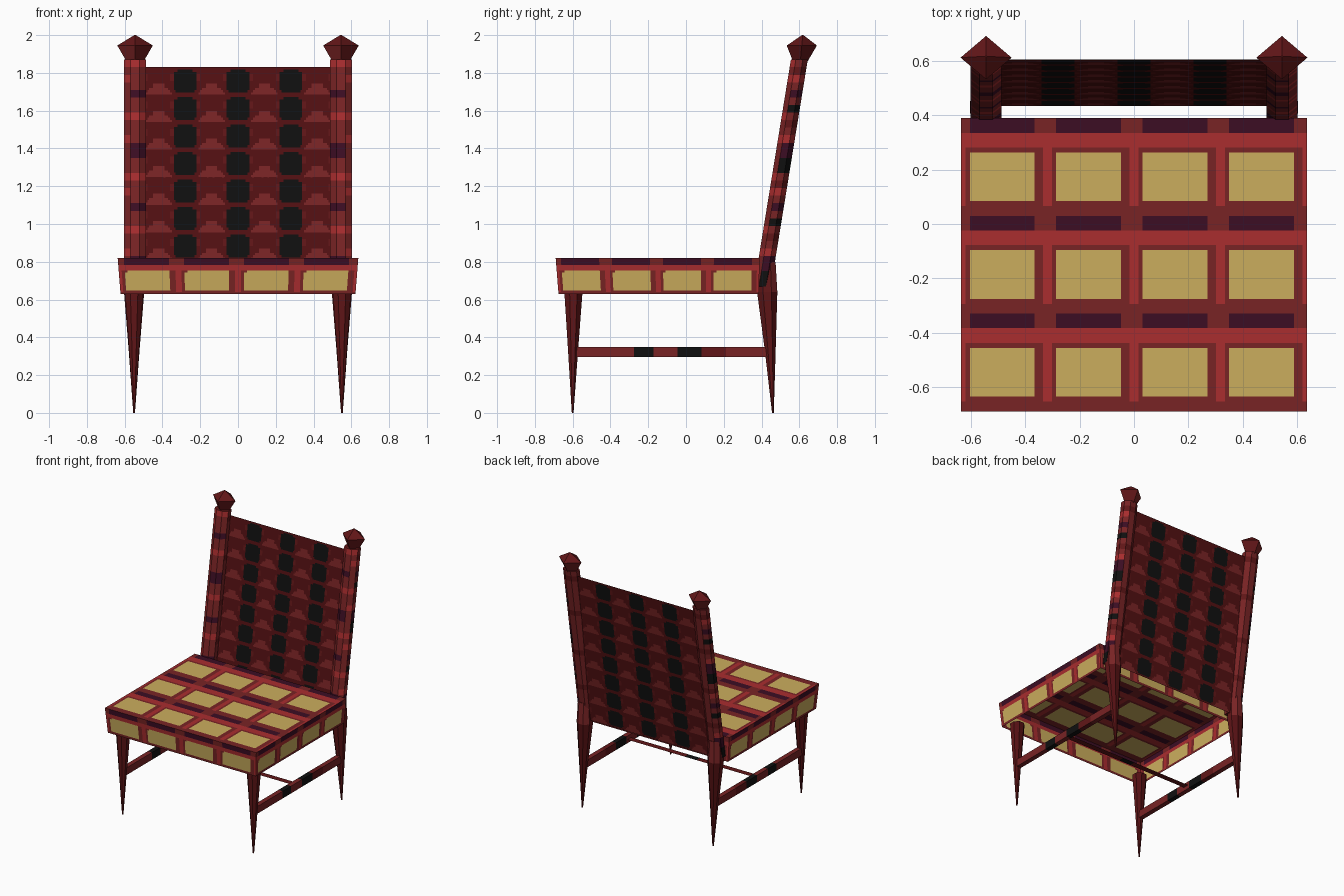
import bpy, bmesh, math
from mathutils import Vector

cube = bpy.data.objects.get("Cube")
if cube:
    bpy.data.objects.remove(cube, do_unlink=True)

COLOURS = {
    "bright red": (0.40, 0.026, 0.028),
    "mid red": (0.19, 0.017, 0.018),
    "dark red": (0.12, 0.008, 0.009),
    "maroon": (0.085, 0.005, 0.006),
    "plum": (0.045, 0.004, 0.017),
    "black": (0.005, 0.005, 0.005),
    "straw yellow": (0.60, 0.42, 0.11),
}
RED, MID, DARK, MAROON, PLUM, BLACK, YELLOW = range(len(COLOURS))
MATERIALS = []
for name, rgb in COLOURS.items():
    mat = bpy.data.materials.new(name)
    mat.use_nodes = True
    mat.diffuse_color = (*rgb, 1)
    bsdf = mat.node_tree.nodes["Principled BSDF"]
    bsdf.inputs["Base Color"].default_value = (*rgb, 1)
    bsdf.inputs["Roughness"].default_value = 0.9
    MATERIALS.append(mat)


def finish(name, bm):
    """Turn a bmesh into a named object carrying the palette."""
    mesh = bpy.data.meshes.new(name)
    bm.to_mesh(mesh)
    bm.free()
    for mat in MATERIALS:
        mesh.materials.append(mat)
    obj = bpy.data.objects.new(name, mesh)
    bpy.context.collection.objects.link(obj)
    return obj


def patch(bm, corners, nu, nv, rule):
    """Grid between four corners; rule(u, v) picks each face colour."""
    a, b, c, d = (Vector(p) for p in corners)
    rows = [[bm.verts.new(a.lerp(b, i / nu).lerp(d.lerp(c, i / nu), j / nv))
             for i in range(nu + 1)] for j in range(nv + 1)]
    for j in range(nv):
        for i in range(nu):
            face = bm.faces.new((rows[j][i], rows[j][i + 1],
                                 rows[j + 1][i + 1], rows[j + 1][i]))
            face.material_index = rule((i + 0.5) / nu, (j + 0.5) / nv)


def tube(name, rings, sides, squash, rule, turn=0.5):
    """Loft of flat rings (x, y, z, radius); rule(angle, z) picks colours."""
    bm = bmesh.new()
    loops = []
    for x, y, z, r in rings:
        angles = [math.tau * (k + turn) / sides for k in range(sides)]
        loops.append([bm.verts.new((x + r * math.cos(t), y + squash * r * math.sin(t), z))
                      for t in angles])
    for low, high in zip(loops, loops[1:]):
        for k in range(sides):
            n = (k + 1) % sides
            face = bm.faces.new((low[k], low[n], high[n], high[k]))
            face.material_index = rule(math.tau * (k + turn + 0.5) / sides,
                                       face.calc_center_median().z)
    for cap in (loops[0][::-1], loops[-1]):
        bm.faces.new(cap).material_index = DARK
    return finish(name, bm)


def rounded(a, b, power=6):
    return abs(a) ** power + abs(b) ** power < 1


# Seat cushion: open-bottomed box with rounded yellow tiles
def tile(u, v):
    u, v = u % 1, v % 1
    if rounded((u - 0.49) / 0.385, (v - 0.39) / 0.265, 9):
        return YELLOW
    if v > 0.83:
        return PLUM if 0.12 < u < 0.87 else MID
    if v > 0.68:
        return RED
    return RED if v > 0.08 and (u > 0.94 or u < 0.05) else MID


seat = bmesh.new()
TOP, LOW = 0.82, 0.63
top = [(-0.637, -0.69), (0.637, -0.69), (0.637, 0.39), (-0.637, 0.39)]
low = [(-0.622, -0.675), (0.622, -0.675), (0.622, 0.385), (-0.622, 0.385)]
patch(seat, [(*p, TOP) for p in top], 80, 60, lambda u, v: tile(u * 4, v * 3))
for k in range(4):
    n = (k + 1) % 4
    patch(seat, [(*low[k], LOW), (*low[n], LOW), (*top[n], TOP), (*top[k], TOP)],
          80, 20, lambda u, v: tile(u * 4, 0.05 + v * 0.949))
bmesh.ops.remove_doubles(seat, verts=seat.verts, dist=0.0005)
finish("seat_cushion", seat)

# Woven back panel: black squares and small red arches
HALF, ROWS, STEP = 0.5, 8, 0.28


def weave(u, v):
    x = (u * 2 - 1) * HALF
    t = v * ROWS % 1
    across = x - STEP * round(x / STEP)
    if rounded(across / 0.059, (t - 0.47) / 0.41):
        return BLACK
    between = STEP / 2 - abs(across)
    if t < 0.28 and between < 0.07 - 0.1 * t:
        return MID
    if t < 0.42 and between < 0.03:
        return MID
    if 0.5 < t < 0.75 and between > 0.06:
        return DARK
    return MAROON


panel = bmesh.new()
patch(panel, [(-HALF, 0.435, 0.665), (HALF, 0.435, 0.665),
              (HALF, 0.607, 1.83), (-HALF, 0.607, 1.83)], 100, 96, weave)
finish("back_panel", panel)


# Posts, finials, legs and side stretchers, repeated on both sides
def post_rule(side):
    def rule(angle, z):
        t = (z - 0.16) / 0.3 % 1
        front = math.sin(angle) < -0.2
        outer = math.cos(angle) * side > 0.5
        if outer and not front and 0.72 < t < 0.95:
            return BLACK
        if 0.0 < t < 0.2 and (front != outer):
            return PLUM
        if 0.25 < t < 0.42 and outer:
            return RED
        if 0.6 < t < 0.72 and front:
            return RED
        return DARK if 0.45 < t < 0.58 and not front else MID
    return rule


def leg_rule(angle, z):
    if z > 0.5 and math.sin(angle) > 0.3:
        return MID
    return DARK if math.sin(angle) < 0.5 else MAROON


def finial_rule(angle, z):
    return MID if z < 1.92 and math.cos(angle) < 0 else DARK


def stretcher_rule(u, v):
    y = -0.58 + u * 1.02
    if -0.28 < y < -0.165 or -0.045 < y < 0.075:
        return BLACK
    return DARK if 0.075 < y < 0.2 else MID


for side, word in ((-1, "right"), (1, "left")):
    x = side * 0.545
    count = 30
    rings = [(x, 0.405 + 0.195 * k / count, 0.67 + 1.2 * k / count, 0.062)
             for k in range(count + 1)]
    tube(f"{word}_back_post", rings, 8, 0.78, post_rule(side))

    tube(f"{word}_finial", [(x, 0.605, 1.86, 0.045), (x, 0.613, 1.945, 0.094),
                            (x, 0.618, 2.0, 0.004)], 4, 0.85, finial_rule, turn=0)

    x = side * 0.55
    tube(f"{word}_front_leg", [(x, -0.6, 0, 0.005), (x, -0.598, 0.32, 0.028),
                               (x, -0.596, 0.64, 0.052)], 8, 1, leg_rule)
    tube(f"{word}_back_leg", [(x, 0.46, 0, 0.005), (x, 0.446, 0.33, 0.031),
                              (x, 0.43, 0.64, 0.058), (x, 0.428, 0.8, 0.05)],
         8, 1, leg_rule)

    bar = bmesh.new()
    section = [(-0.018, 0.295), (0.018, 0.295), (0.018, 0.35), (-0.018, 0.35)]
    for k in range(4):
        (ax, az), (bx, bz) = section[k], section[(k + 1) % 4]
        patch(bar, [(x + ax, -0.58, az), (x + ax, 0.44, az),
                    (x + bx, 0.44, bz), (x + bx, -0.58, bz)], 40, 1,
              stretcher_rule)
    bmesh.ops.remove_doubles(bar, verts=bar.verts, dist=0.0005)
    bmesh.ops.recalc_face_normals(bar, faces=bar.faces)
    finish(f"{word}_side_stretcher", bar)

# Thin flat cross stretcher joining the two sides
cross = bmesh.new()
patch(cross, [(-0.55, -0.1, 0.322), (0.55, -0.1, 0.322),
              (0.55, -0.055, 0.322), (-0.55, -0.055, 0.322)], 22, 1,
      lambda u, v: BLACK if 0.44 < u < 0.56 else DARK)
finish("cross_stretcher", cross)
